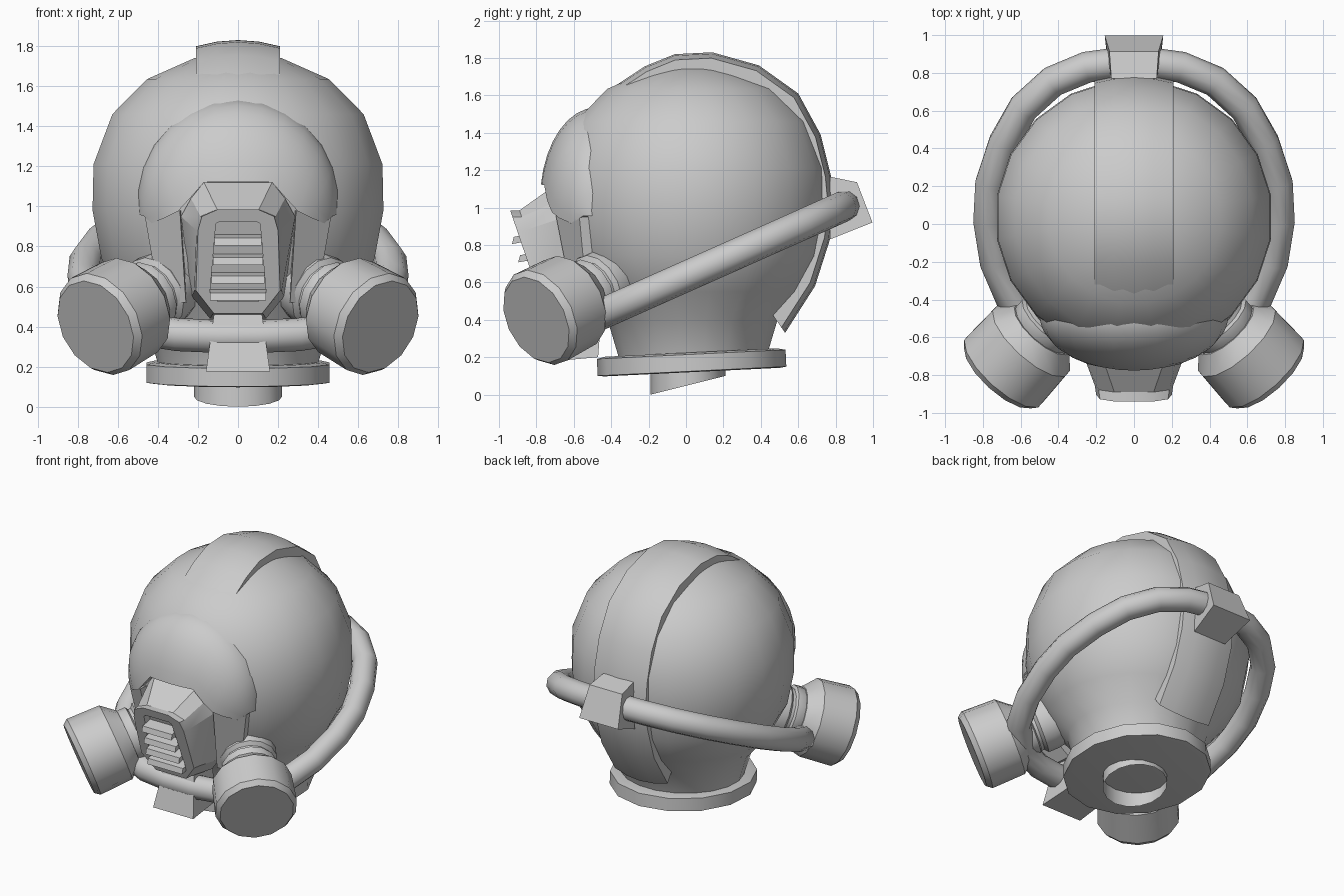
import bpy, bmesh
from math import cos, sin, pi, sqrt, radians
from mathutils import Vector, Matrix

if "Cube" in bpy.data.objects:
    bpy.data.objects.remove(bpy.data.objects["Cube"])


def make(name, verts, faces, mirror=False, angle=35):
    me = bpy.data.meshes.new(name)
    bm = bmesh.new()
    vs = [bm.verts.new(v) for v in verts]
    for f in faces:
        bm.faces.new([vs[i] for i in f])
    bmesh.ops.remove_doubles(bm, verts=bm.verts, dist=1e-5)
    bmesh.ops.recalc_face_normals(bm, faces=bm.faces)
    bm.to_mesh(me)
    bm.free()
    ob = bpy.data.objects.new(name, me)
    bpy.context.collection.objects.link(ob)
    if mirror:
        ob.modifiers.new("mirror", 'MIRROR')
    bpy.ops.object.select_all(action='DESELECT')
    ob.select_set(True)
    bpy.context.view_layer.objects.active = ob
    bpy.ops.object.shade_smooth_by_angle(angle=radians(angle))
    return ob


def loft(name, rings, caps=True, **kw):
    """Bridge closed rings of equal length, optionally capping both ends."""
    n = len(rings[0])
    faces = [(r * n + i, r * n + (i + 1) % n, (r + 1) * n + (i + 1) % n, (r + 1) * n + i)
             for r in range(len(rings) - 1) for i in range(n)]
    if caps:
        faces += [tuple(range(n)), tuple(range((len(rings) - 1) * n, len(rings) * n))]
    return make(name, [v for r in rings for v in r], faces, **kw)


def lathe(name, profile, n, matrix, **kw):
    """Revolve (radius, height) points about local z, then place by matrix."""
    rings = [[matrix @ Vector((r * cos(2 * pi * (i + .5) / n), r * sin(2 * pi * (i + .5) / n), h))
              for i in range(n)] for r, h in profile]
    return loft(name, rings, **kw)


def both(half):
    """Complete a half outline with its mirror image."""
    return half + [(-x, z) for x, z in reversed(half)]


# Head shell, with narrowed neck
lathe("head_shell", [(.01, 1.765), (.22, 1.74), (.46, 1.635), (.635, 1.46), (.73, 1.21), (.735, .98),
                     (.69, .74), (.59, .55), (.46, .40), (.40, .20)], 20,
      Matrix.Translation((0, .035, 0)))

# Neck collar and open slanted pipe
lathe("neck_collar", [(.47, -.05), (.505, -.045), (.505, .045), (.46, .055)], 14,
      Matrix.Translation((0, .03, .17)) @ Matrix.Rotation(radians(2.8), 4, 'X')
      @ Matrix.Diagonal((.93, 1, 1, 1)))
ring = [(.22 * cos(i * pi / 8), .01 + .2 * sin(i * pi / 8)) for i in range(16)]
loft("neck_pipe", [[(x, y, .16) for x, y in ring],
                   [(x, y, .05 + .25 * (y - .01)) for x, y in ring]], caps=False)

# Raised centre strip over the crown
path = [(-.54, 1.51), (-.38, 1.65), (-.22, 1.755), (-.06, 1.82), (.14, 1.83), (.39, 1.76), (.6, 1.61),
        (.72, 1.39), (.775, 1.17), (.79, 1.0), (.77, .83), (.69, .58), (.53, .33)]
rings = []
for i, (y, z) in enumerate(path):
    w = .185 if i == 0 else .21
    section = [(-w, .96), (-w / 2, .99), (0, 1), (w / 2, .99), (w, .96), (w, .87), (-w, .87)]
    rings.append([(x, .03 + (y - .03) * s, 1.05 + (z - 1.05) * s) for x, s in section])
loft("crown_strip", rings)

# Brow visor: ellipsoid patch between a cut lower edge and an upper arc
half = [(.475, .955), (.43, .915), (.36, .945), (.30, .975), (.24, 1.04), (.17, 1.12), (.085, 1.122)]
lower = half + [(0, 1.122)] + [(-x, z) for x, z in reversed(half)]
cols, rows = len(lower), 9
verts = []
for i, (x0, z0) in enumerate(lower):
    a = -.17 + (pi + .34) * i / (cols - 1)
    x1, z1 = .5 * cos(a), 1.04 + .495 * sin(a)
    for j in range(rows):
        t = sin(j / (rows - 1) * pi / 2)
        x, z = x0 + (x1 - x0) * t, z0 + (z1 - z0) * t
        d = (x / .5) ** 2 + ((z - 1.04) / .495) ** 2
        verts.append((x, -.48 - .3 * sqrt(max(0, 1 - d)), z))
faces = [(i * rows + j, (i + 1) * rows + j, (i + 1) * rows + j + 1, i * rows + j + 1)
         for i in range(cols - 1) for j in range(rows - 1)]
# Underside lip running back to the face
base = len(verts)
verts += [(x * .97, verts[i * rows][1] + .12, z + .02) for i, (x, z) in enumerate(lower)]
faces += [(i * rows, (i + 1) * rows, base + i + 1, base + i) for i in range(cols - 1)]
make("brow_visor", verts, faces, angle=40)

# Cheek panels under the visor
front = [(.29, -.70, .98), (.43, -.615, .915), (.465, -.57, .95), (.39, -.53, .52), (.26, -.61, .52)]
loft("cheek_panel", [front, [(x * .95, y + .2, z) for x, y, z in front]], mirror=True)

# Muzzle with framed, recessed vent
slope = lambda z: -.94 + (.985 - z) * .34
back = both([(.17, 1.12), (.235, 1.04), (.285, .95), (.23, .55), (.14, .44)])
outer = both([(.10, .985), (.18, .95), (.20, .88), (.21, .58), (.12, .465)])
inner = both([(.09, .925), (.11, .915), (.115, .86), (.14, .57), (.10, .525)])
loft("muzzle", [[(x, -.70 + (1.12 - z) * .3, z) for x, z in back],
                [(x, slope(z) + .05, z) for x, z in [(a * 1.04, b) for a, b in outer]],
                [(x, slope(z), z) for x, z in outer],
                [(x, slope(z), z) for x, z in inner],
                [(x, slope(z) + .06, z) for x, z in inner]], angle=25)
for k, z in enumerate((.825, .727, .635, .55)):
    w, y = .118 + k * .007, slope(z)
    sec = [(y - .045, z - .02), (y - .035, z + .018), (y + .07, z + .04), (y + .07, z)]
    loft("vent_slat", [[(s * w, a, b) for a, b in sec] for s in (-1, 1)])

# Filter canisters with ribbed connectors
a, b = Vector((.50, -.57, .52)), Vector((.71, -.80, .40))
place = Matrix.Translation(a) @ (b - a).to_track_quat('Z', 'Y').to_matrix().to_4x4()
lathe("filter_canister", [(.19, -.02), (.205, .0), (.265, .07), (.272, .30), (.245, .335)], 14, place,
      mirror=True)
lathe("filter_connector", [(.17, -.30), (.19, -.20), (.19, -.13), (.165, -.11), (.165, -.09),
                           (.185, -.08), (.185, -.03), (.16, .02)], 14, place, mirror=True)

# Tilted hose loop around the head
pts = [(.10, .85), (.25, .83), (.43, .755), (.585, .615), (.69, .43), (.76, .22), (.77, .02),
       (.735, -.2), (.65, -.40), (.5, -.54), (.3, -.61), (.10, -.63)]
pts += [(-x, y) for x, y in reversed(pts)]
cu = bpy.data.curves.new("hose_loop", 'CURVE')
cu.dimensions = '3D'
cu.bevel_depth = .083
cu.bevel_resolution = 3
sp = cu.splines.new('POLY')
sp.points.add(len(pts) - 1)
for p, (x, y) in zip(sp.points, pts):
    p.co = (x, y, .44 + .445 * (y + .43), 1)
sp.use_cyclic_u = True
sp.use_smooth = True
bpy.context.collection.objects.link(bpy.data.objects.new("hose_loop", cu))

# Clamp blocks at the back and under the chin: (half width, y, z)
for name, quad in (("rear_clamp", [(.12, .77, 1.165), (.13, .914, 1.135), (.155, .997, .92), (.13, .77, .83)]),
                   ("chin_clamp", [(.11, -.45, .46), (.12, -.67, .46), (.16, -.74, .175), (.15, -.47, .20)])):
    loft(name, [[(s * w, y, z) for w, y, z in quad] for s in (-1, 1)])
